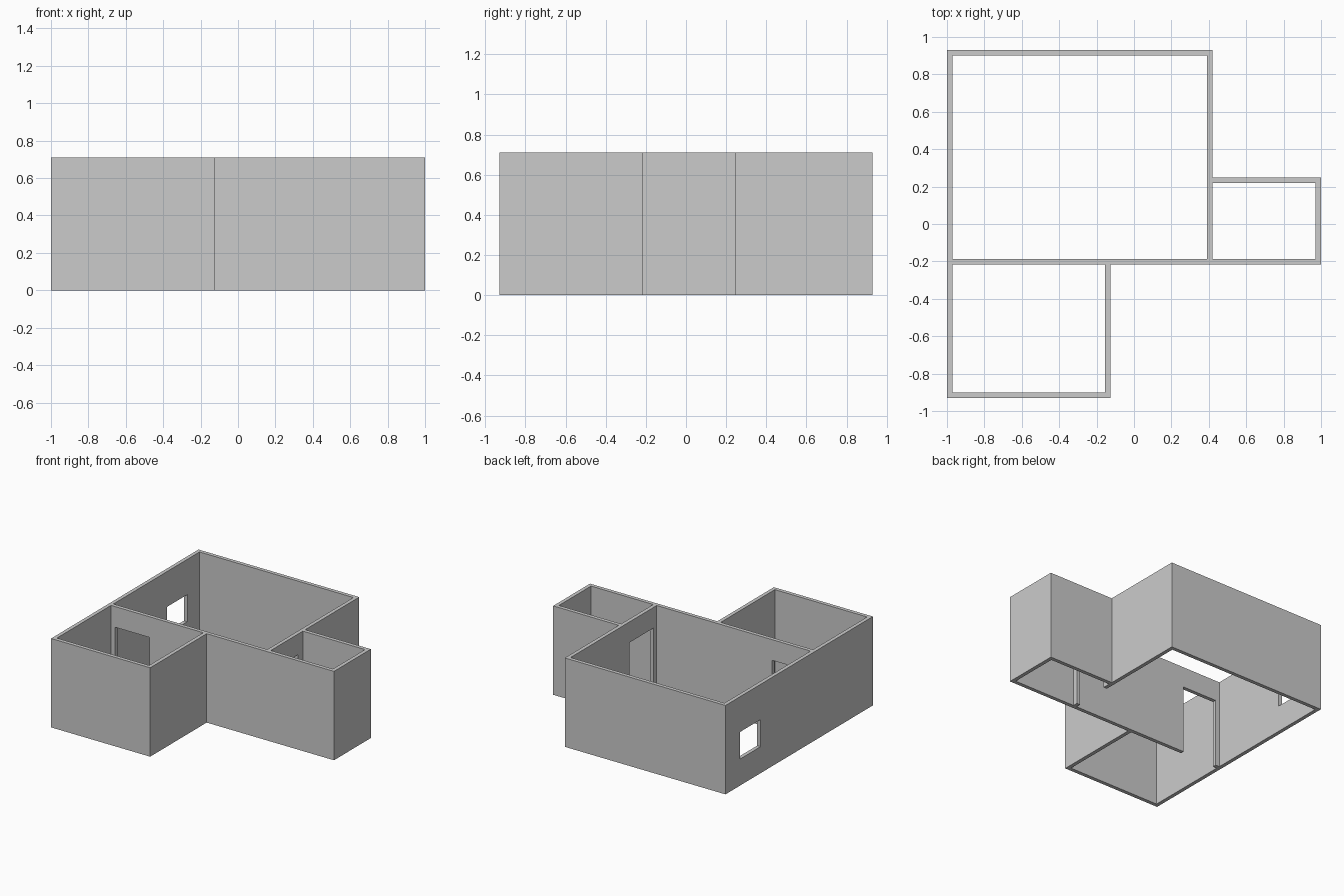
import bpy, bmesh

if "Cube" in bpy.data.objects:
    bpy.data.objects.remove(bpy.data.objects["Cube"])

H = 0.71   # wall height
T = 0.03   # wall thickness


def prism(name, points, z0, z1):
    """Extrude a flat outline from z0 to z1."""
    bm = bmesh.new()
    face = bm.faces.new([bm.verts.new((x, y, z0)) for x, y in points])
    ext = bmesh.ops.extrude_face_region(bm, geom=[face])
    for v in ext["geom"]:
        if isinstance(v, bmesh.types.BMVert):
            v.co.z = z1
    bmesh.ops.recalc_face_normals(bm, faces=bm.faces)
    mesh = bpy.data.meshes.new(name)
    bm.to_mesh(mesh)
    bm.free()
    obj = bpy.data.objects.new(name, mesh)
    bpy.context.collection.objects.link(obj)
    return obj


def cut(target, name, x0, x1, y0, y1, z0, z1):
    """Subtract a box from the target."""
    cutter = prism(name, [(x0, y0), (x1, y0), (x1, y1), (x0, y1)], z0, z1)
    cutter.hide_render = True
    mod = target.modifiers.new(name, 'BOOLEAN')
    mod.operation = 'DIFFERENCE'
    mod.solver = 'EXACT'
    mod.object = cutter
    bpy.context.view_layer.objects.active = target
    bpy.ops.object.modifier_apply(modifier=name)
    bpy.data.objects.remove(cutter)


# Plan lines: outer faces of the walls
L, R, MAIN_R, FRONT_R = -1.0, 1.0, 0.42, -0.125
F, B, MID, SIDE_B = -0.93, 0.93, -0.217, 0.248

# Solid floor-plan block
walls = prism("house_walls", [
    (L, F), (FRONT_R, F), (FRONT_R, MID), (R, MID),
    (R, SIDE_B), (MAIN_R, SIDE_B), (MAIN_R, B), (L, B)], 0, H)

# Rooms, open at top and bottom
cut(walls, "main_room", L + T, MAIN_R - T, MID + T, B - T, -0.2, H + 0.2)
cut(walls, "front_room", L + T, FRONT_R - T, F + T, MID, -0.2, H + 0.2)
cut(walls, "side_room", MAIN_R, R - T, MID + T, SIDE_B - T, -0.2, H + 0.2)

# Doorways and window
cut(walls, "front_doorway", -0.935, -0.63, MID - 0.05, MID + T + 0.05, -0.1, 0.545)
cut(walls, "side_doorway", MAIN_R - T - 0.05, MAIN_R + 0.05, -0.148, 0.156, -0.1, 0.545)
cut(walls, "window", L - 0.05, L + T + 0.05, 0.487, 0.745, 0.212, 0.428)
